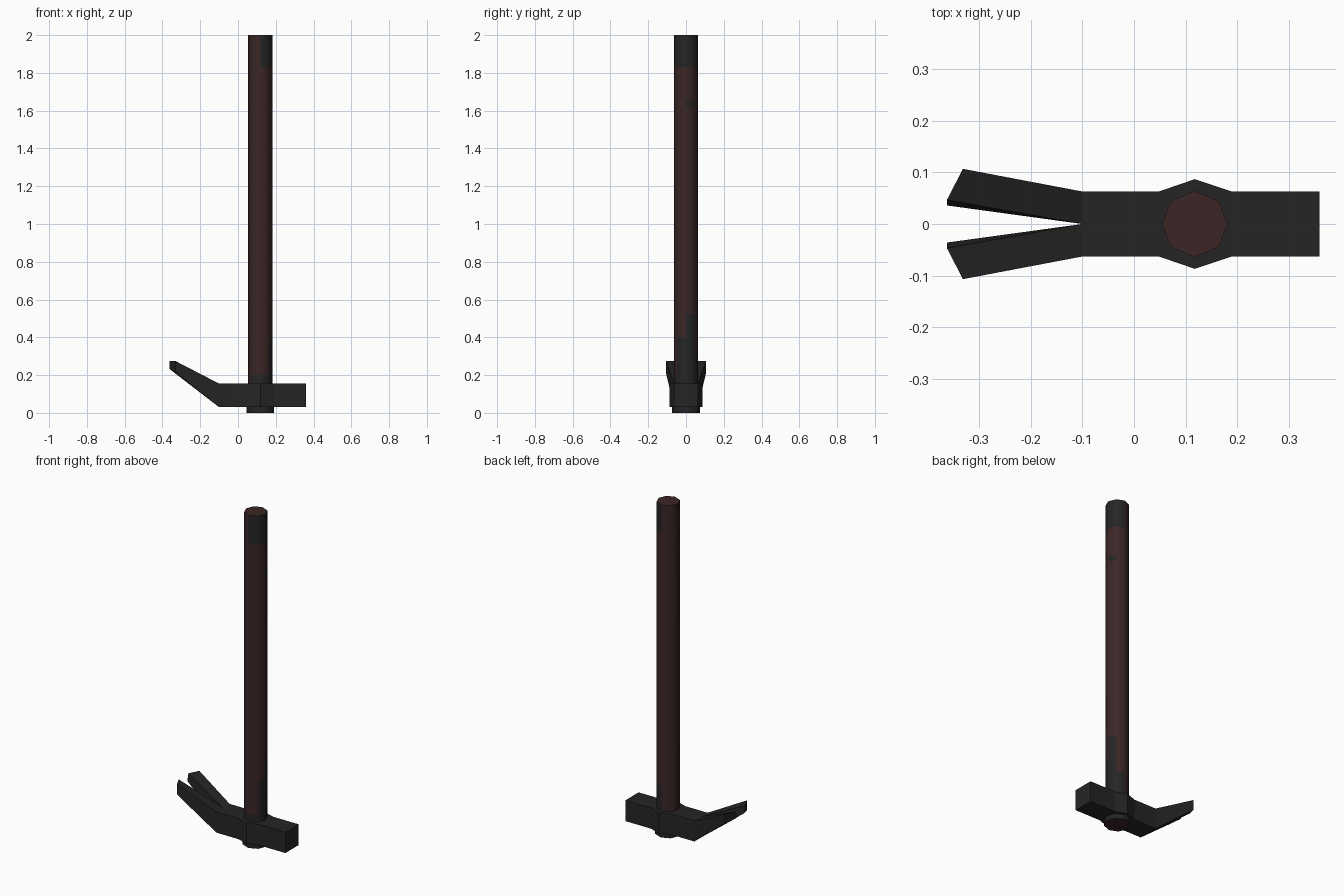
import bpy, bmesh, math

if "Cube" in bpy.data.objects:
    bpy.data.objects.remove(bpy.data.objects["Cube"])

CX = 0.118  # handle axis


def material(name, rgb):
    m = bpy.data.materials.new(name)
    m.diffuse_color = (*rgb, 1)
    m.use_nodes = True
    m.node_tree.nodes["Principled BSDF"].inputs["Base Color"].default_value = m.diffuse_color
    return m


STEEL = material("dark_steel", (0.0185, 0.0185, 0.0185))
PAINT = material("dark_red_brown", (0.045, 0.0195, 0.0195))


def finish(name, bm, mats):
    bmesh.ops.recalc_face_normals(bm, faces=bm.faces)
    me = bpy.data.meshes.new(name)
    bm.to_mesh(me)
    bm.free()
    ob = bpy.data.objects.new(name, me)
    bpy.context.collection.objects.link(ob)
    for m in mats:
        me.materials.append(m)
    return ob


def loft(bm, rings):
    """Skin a list of point rings and cap both ends."""
    vs = [[bm.verts.new(p) for p in r] for r in rings]
    n = len(vs[0])
    for a, b in zip(vs, vs[1:]):
        for i in range(n):
            j = (i + 1) % n
            bm.faces.new((a[i], a[j], b[j], b[i]))
    bm.faces.new(vs[0][::-1])
    bm.faces.new(vs[-1])


def octagon(r, z):
    return [(CX + r * math.cos(i * math.pi / 4), r * math.sin(i * math.pi / 4), z)
            for i in range(8)]


def smooth(ob):
    bpy.ops.object.select_all(action='DESELECT')
    ob.select_set(True)
    bpy.context.view_layer.objects.active = ob
    bpy.ops.object.shade_smooth_by_angle(angle=math.radians(50))


# Handle: eight sides, painted, with worn patches chosen by side and height
bm = bmesh.new()
levels = [0.03, 0.2, 0.3, 0.4, 0.52, 1.62, 1.66, 1.83, 2.0]
loft(bm, [octagon(0.064, z) for z in levels])
bm.normal_update()
worn = {0: (0.52, 1.83), 7: (0.4, 1.83), 6: (0.2, 1.83), 5: (0.2, 3), 1: (0.3, 1.83)}
for f in bm.faces:
    if abs(f.normal.z) > 0.5:
        continue
    c = f.calc_center_median()
    side = int((math.atan2(c.y, c.x - CX) % math.tau) / (math.pi / 4))
    low, high = worn.get(side, (0, 3))
    chip = side == 0 and 1.62 < c.z < 1.66
    f.material_index = 1 if c.z < low or c.z > high or chip else 0
smooth(finish("handle", bm, [PAINT, STEEL]))

# Handle end showing under the head: steel sides, painted cap
bm = bmesh.new()
loft(bm, [octagon(0.073, 0), octagon(0.073, 0.035)])
bm.normal_update()
for f in bm.faces:
    f.material_index = 0 if abs(f.normal.z) > 0.5 else 1
smooth(finish("handle_end", bm, [PAINT, STEEL]))

# Hammer head: block with a pointed swelling around the handle
bm = bmesh.new()
half = [(0.36, 0.063), (0.19, 0.063), (CX, 0.087), (0.048, 0.063), (-0.1, 0.063)]
outline = half + [(x, -y) for x, y in reversed(half)]
loft(bm, [[(x, y, z) for x, y in outline] for z in (0.03, 0.155)])
finish("hammer_head", bm, [STEEL])

# Claws: two tapering prongs, mirrored across the middle
for name, s in (("claw_back", 1), ("claw_front", -1)):
    bm = bmesh.new()
    root = [(-0.1, 0, 0.03), (-0.1, 0.063, 0.03), (-0.1, 0.063, 0.155), (-0.1, 0, 0.155)]
    tip = [(-0.363, 0.036, 0.233), (-0.332, 0.107, 0.215),
           (-0.332, 0.107, 0.275), (-0.363, 0.047, 0.275)]
    loft(bm, [[(x, s * y, z) for x, y, z in r] for r in (root, tip)])
    finish(name, bm, [STEEL])
